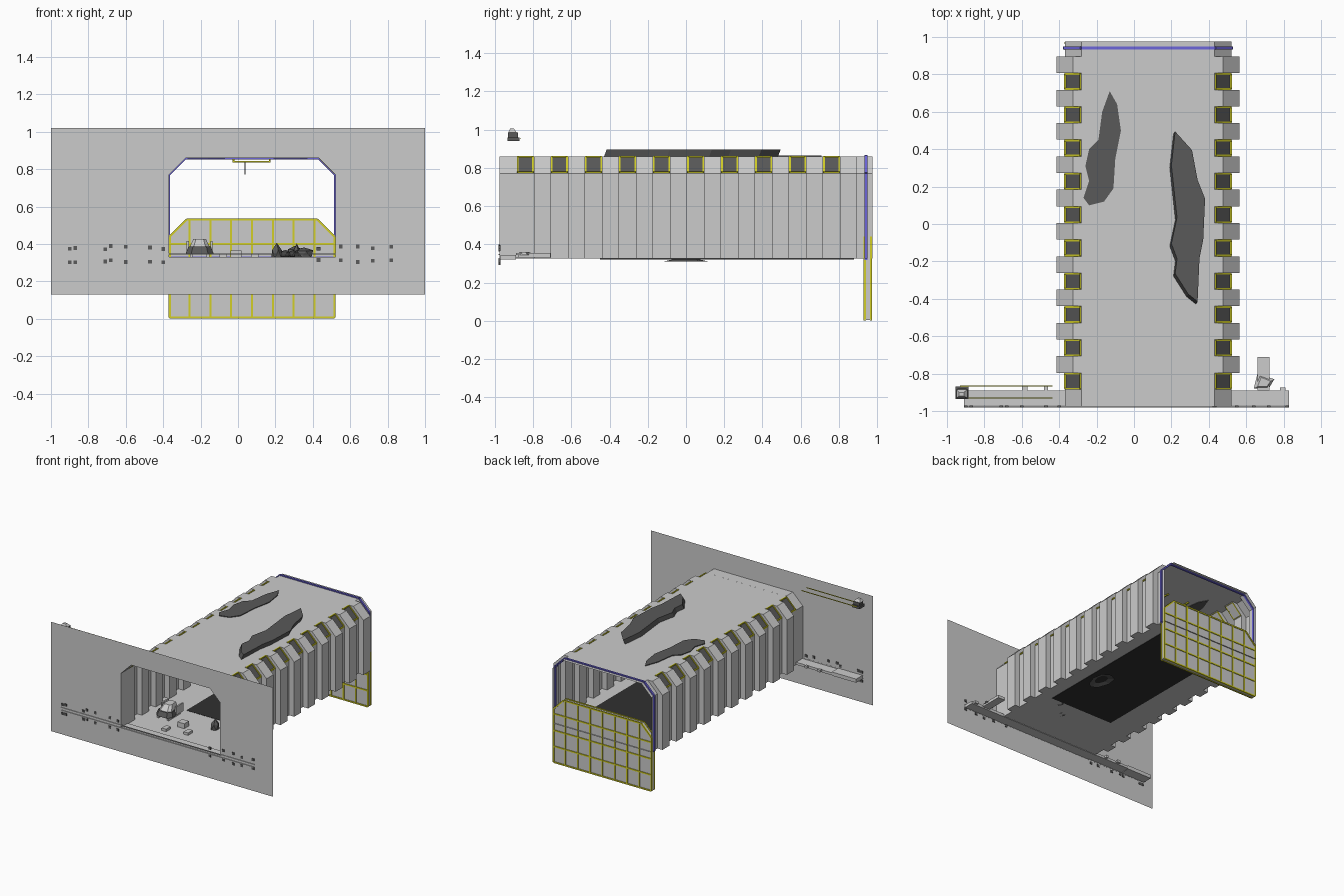
import bpy, bmesh, math, random
from mathutils import Vector

if "Cube" in bpy.data.objects:
    bpy.data.objects.remove(bpy.data.objects["Cube"])

random.seed(4)
CX = 0.075                      # hangar centre line
F, E, T = 0.325, 0.77, 0.86     # floor, eave and roof heights


def mat(name, c):
    m = bpy.data.materials.new(name)
    m.diffuse_color = (*c, 1)
    m.use_nodes = True
    m.node_tree.nodes["Principled BSDF"].inputs["Base Color"].default_value = m.diffuse_color
    return m


YELLOW = mat("yellow_trim", (0.65, 0.62, 0.02))
BLUE = mat("blue_field", (0.15, 0.13, 0.7))
DARK = mat("dark_metal", (0.1, 0.1, 0.1))
BLACK = mat("black_floor", (0.03, 0.03, 0.03))


def finish(name, bm, m=None, normals=True):
    if normals:
        bmesh.ops.remove_doubles(bm, verts=bm.verts, dist=1e-5)
        bmesh.ops.recalc_face_normals(bm, faces=bm.faces)
    me = bpy.data.meshes.new(name)
    bm.to_mesh(me)
    bm.free()
    ob = bpy.data.objects.new(name, me)
    bpy.context.collection.objects.link(ob)
    if m:
        me.materials.append(m)
    return ob


def poly(bm, pts):
    return bm.faces.new([bm.verts.new(p) for p in pts])


def add_box(bm, x0, x1, y0, y1, z0, z1):
    vs = bmesh.ops.create_cube(bm, size=1)["verts"]
    for v in vs:
        v.co = Vector((x0 + (v.co.x + .5) * (x1 - x0), y0 + (v.co.y + .5) * (y1 - y0),
                       z0 + (v.co.z + .5) * (z1 - z0)))


def add_bar(bm, p, q, w):
    p, q = Vector(p), Vector(q)
    vs = bmesh.ops.create_cube(bm, size=1)["verts"]
    rot = (q - p).to_track_quat('Z', 'Y')
    for v in vs:
        v.co = (p + q) / 2 + rot @ Vector((v.co.x * w, v.co.y * w, v.co.z * (q - p).length))


def boxes(name, items, m=None):
    bm = bmesh.new()
    for b in items:
        add_box(bm, *b)
    return finish(name, bm, m, False)


def bars(name, items, w, m=None):
    bm = bmesh.new()
    for p, q in items:
        add_bar(bm, p, q, w)
    return finish(name, bm, m, False)


def prism(name, base, top, m=None):
    bm = bmesh.new()
    poly(bm, base)
    poly(bm, top)
    for i in range(len(base)):
        j = (i + 1) % len(base)
        poly(bm, [base[i], base[j], top[j], top[i]])
    return finish(name, bm, m)


def arch(y, z0, z1, half=0.445, c=0.09):
    return [(CX - half, y, z0), (CX - half, y, z1 - c), (CX - half + c, y, z1),
            (CX + half - c, y, z1), (CX + half, y, z1 - c), (CX + half, y, z0)]


# Front wall with the hangar mouth cut out
bm = bmesh.new()
outer = [(-1, -.975, .13), (-1, -.975, 1.02), (1, -.975, 1.02), (1, -.975, .13)]
edges = []
for loop in (outer, arch(-.975, F, T)):
    vs = [bm.verts.new(p) for p in loop]
    edges += [bm.edges.new((vs[i - 1], vs[i])) for i in range(len(vs))]
bmesh.ops.triangle_fill(bm, edges=edges, use_beauty=True)
finish("front_wall", bm)

# Corrugated shell: alternating flush and outset bays, closed by step faces
P, W0 = 0.178, 0.0445
cuts, wins = [-.975, -.885], []
segs = [(-.975, -.885, .445)]
for i in range(10):
    c = -.84 + P * i
    wins.append(c)
    segs += [(c - W0, c + W0, .445), (c + W0, c + P - W0, .49)]
segs.append((segs[-1][1], .975, .445))
bm = bmesh.new()
for k, (a, b, h) in enumerate(segs):
    A, B = arch(a, F, T, h), arch(b, F, T, h)
    for i in range(6):
        j = (i + 1) % 6
        poly(bm, [A[i], A[j], B[j], B[i]])
    if k and segs[k - 1][2] != h:
        I, O = arch(a, F, T, .445), arch(a, F, T, .49)
        for s in ((0, 1, 2), (5, 4, 3)):
            for u, v in zip(s, s[1:]):
                poly(bm, [I[u], I[v], O[v], O[u]])
finish("hangar_shell", bm, None, False)

# Sloped skylights with yellow frames in each flush bay
bm, frames = bmesh.new(), []
for c in wins:
    for s in (-1, 1):
        def pt(u, y, o=0.003):
            return (CX + s * (.445 - .09 * u + o), y, E + .09 * u + o)
        y0, y1 = c - .04, c + .04
        poly(bm, [pt(0, y0), pt(0, y1), pt(1, y1), pt(1, y0)])
        q = [pt(.05, y0), pt(.05, y1), pt(.95, y1), pt(.95, y0)]
        frames += [(q[i - 1], q[i]) for i in range(4)]
finish("skylight_panels", bm, DARK)
bars("skylight_frames", frames, .009, YELLOW)

# Dark landing deck and underside plate of the entry ledge
boxes("landing_deck", [(-.15, .42, -.45, .88, F - .003, F + .002)], BLACK)

# Blue field frame near the rear opening
ring = arch(.942, F, T, .447)
bars("rear_field_frame", [(ring[i - 1], ring[i]) for i in range(6)], .016, BLUE)

# Lowered rear door with yellow grid
prism("rear_door", arch(.935, 0.004, .53, .443), arch(.967, 0.004, .53, .443))
grid = []
for y in (.935, .967):
    o = arch(y, .006, .53, .44)
    grid += [(o[i - 1], o[i]) for i in range(6)]
    for i in range(1, 8):
        x = -.37 + .89 * i / 8
        grid.append(((x, y, .006), (x, y, .53)))
    for z in (.135, .265, .4):
        grid.append(((-.365, y, z), (.515, y, z)))
bars("door_grid", grid, .011, YELLOW)


# Torn, buckled roof plates
def plate(name, outline, h, dx, dy):
    prism(name, [(x, y, T - .004) for x, y in outline],
          [(x + dx, y + dy, T + h) for x, y in outline], DARK)


plate("roof_tear_left", [(-.13, .71), (-.09, .64), (-.07, .5), (-.10, .35), (-.11, .19), (-.16, .12),
                         (-.24, .10), (-.27, .14), (-.24, .23), (-.26, .31), (-.24, .4), (-.19, .45), (-.17, .6)],
      .006, 0, 0)
plate("roof_tear_right", [(.21, .48), (.30, .38), (.33, .22), (.37, .12), (.36, -.1), (.34, -.2), (.33, -.43),
                          (.28, -.39), (.21, -.28), (.22, -.2), (.19, -.12), (.22, .02), (.19, .3)],
      .036, .01, .015)

# Crater rim bent down through the floor
bm = bmesh.new()
rings = []
for r, z in ((.075, F - .015), (.04, F - .003)):
    rings.append([(.32 + r * math.cos(t) * (1 + .2 * math.sin(3 * t)), r * 1.6 * math.sin(t), z)
                  for t in [math.tau * i / 8 for i in range(8)]])
for i in range(8):
    poly(bm, [rings[0][i - 1], rings[0][i], rings[1][i], rings[1][i - 1]])
finish("floor_crater_rim", bm, DARK)

# Entry ledges either side of the mouth, with the crosswise sill
boxes("entry_ledge", [(-.91, -.69, -.97, -.89, .322, .352), (-.69, -.37, -.97, -.89, .325, .345),
                      (.52, .83, -.97, -.89, .322, .345), (-.37, .52, -.972, -.89, .322, .33),
                      (.66, .725, -.89, -.71, .332, .355), (.78, .81, -.89, -.875, .33, .35),
                      (-.6, -.57, -.89, -.87, .33, .35), (-.48, -.46, -.89, -.87, .33, .35)])

# Small clamps and pipes on the wall front
clamps = []
for x in (-.9, -.87, -.71, -.68, -.6, -.47, -.4, .43, .55, .64, .72, .82):
    for z in (random.uniform(.37, .39), random.uniform(.30, .315)):
        clamps.append((x - .01, x + .01, -.98, -.97, z - .01, z + .01))
boxes("wall_clamps", clamps, DARK)
bars("sill_pipes", [((-.91, -.977, z), (.83, -.977, z)) for z in (.325, .347)], .006)
prism("ledge_crate", [(.64, -.88, .345), (.72, -.88, .345), (.75, -.83, .345), (.66, -.8, .345)],
      [(.66, -.87, .36), (.71, -.87, .36), (.73, -.84, .36), (.68, -.82, .36)])

# Overhead crane under the roof
bars("crane_rails", [((x, -.3, .848), (x, .6, .848)) for x in (-.025, .17)], .01, YELLOW)
bars("crane_bridge", [((-.03, y, .838), (.175, y, .838)) for y in (.1, .13)], .008, YELLOW)
bars("crane_hook", [((.037, .115, .77), (.037, .115, .84))], .005, DARK)


# Parked shuttle: tapered hull, cabin, fins and skids
def shuttle(name, x, y, z, s):
    hull = [(-1, -.7), (-.6, -1.2), (.6, -1.2), (1, -.7), (.8, 1.1), (-.8, 1.1)]

    def layer(k, h, dy=0):
        return [(x + a * s * k, y + (b * k + dy) * s, z + h * s) for a, b in hull]
    prism(name + "_hull", layer(1, .3), layer(.8, .8), DARK)
    prism(name + "_cabin", layer(.7, .8), layer(.45, 1.35, .25))
    boxes(name + "_fins", [(x + d * s * .85 - s * .08, x + d * s * .85 + s * .08, y, y + s * 1.2,
                            z + s * .3, z + s * 1.2) for d in (-1, 1)])
    boxes(name + "_skids", [(x + d * s * .6 - s * .1, x + d * s * .6 + s * .1, y - s, y + s, z, z + s * .3)
                            for d in (-1, 1)])


shuttle("shuttle", -.205, -.6, F, .075)

# Wreckage piled on the hangar floor
bm = bmesh.new()
for i in range(9):
    vs = bmesh.ops.create_icosphere(bm, subdivisions=1, radius=1)["verts"]
    c = Vector((random.uniform(.18, .36), random.uniform(-.6, -.35), F + .02))
    s = Vector((random.uniform(.02, .05), random.uniform(.03, .07), random.uniform(.015, .055)))
    for v in vs:
        v.co = c + v.co * s * random.uniform(.8, 1.15)
        v.co.z = max(v.co.z, F)
finish("wreck_pile", bm, DARK, False)
boxes("floor_carts", [(-.04, .02, -.72, -.66, F, .365), (.07, .11, -.8, -.74, F, .345),
                      (-.1, -.06, -.84, -.78, F, .345)])

# Small gun turret with twin yellow beams behind the wall
boxes("turret_base", [(-.955, -.885, -.935, -.87, .94, .96), (-.945, -.895, -.93, -.88, .96, .985)], DARK)
prism("turret_head", [(-.95, -.93, .985), (-.89, -.93, .985), (-.89, -.885, .985), (-.95, -.885, .985)],
      [(-.935, -.92, 1.005), (-.91, -.92, 1.005), (-.91, -.9, 1.005), (-.935, -.9, 1.005)])
bars("turret_beams", [((-.93, y, .955), (-.435, y, .955)) for y in (-.93, -.867)], .005, YELLOW)
